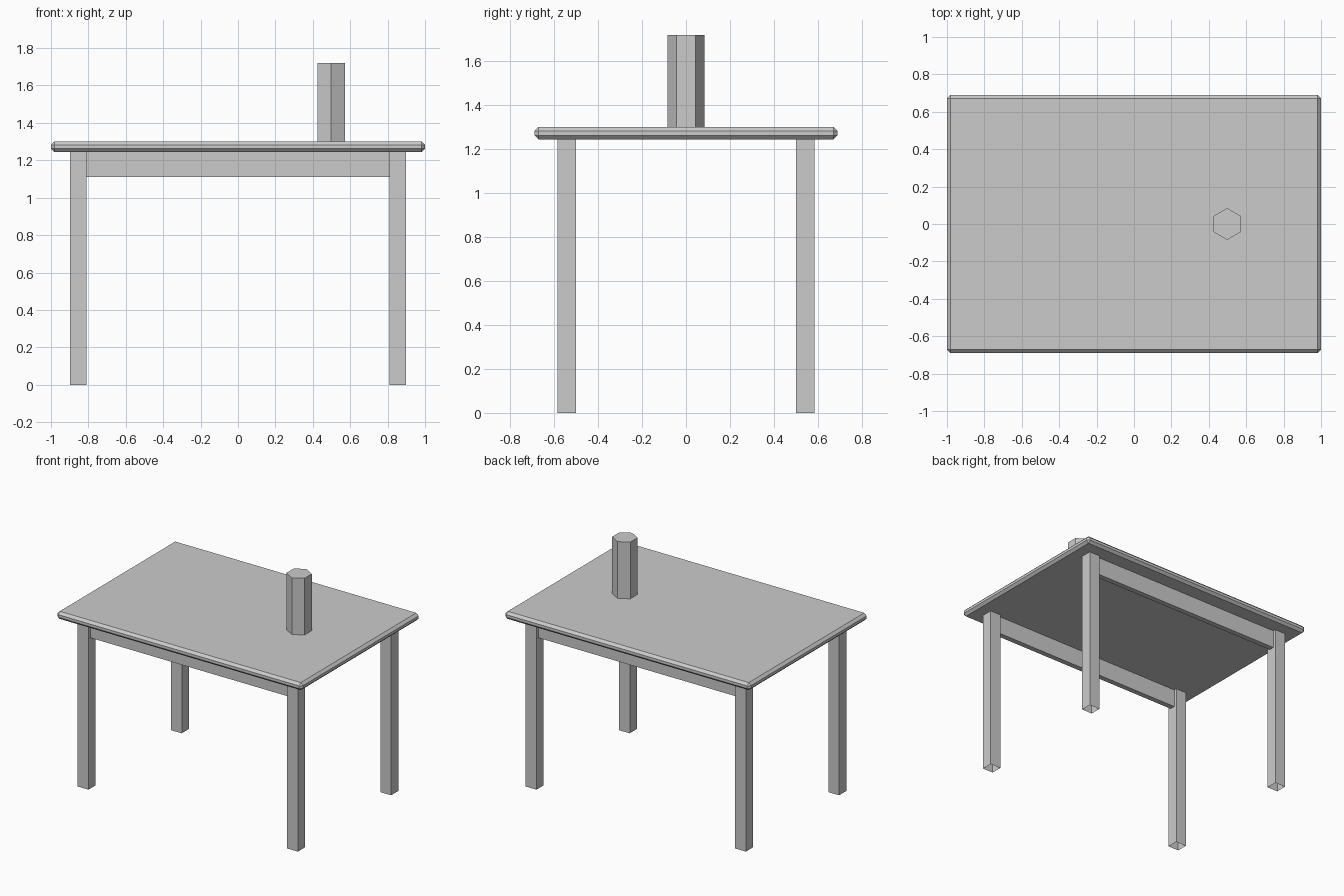
import bpy, bmesh, math
from mathutils import Matrix, Vector

if "Cube" in bpy.data.objects:
    bpy.data.objects.remove(bpy.data.objects["Cube"])


def finish(name, bm):
    mesh = bpy.data.meshes.new(name)
    bm.to_mesh(mesh)
    bm.free()
    obj = bpy.data.objects.new(name, mesh)
    bpy.context.collection.objects.link(obj)
    return obj


def box(name, lo, hi, open_bottom=False):
    lo, hi = Vector(lo), Vector(hi)
    bm = bmesh.new()
    bmesh.ops.create_cube(bm, size=1, matrix=Matrix.Translation((lo + hi) / 2)
                          @ Matrix.Diagonal((*(hi - lo), 1)))
    if open_bottom:
        bm.normal_update()
        faces = [f for f in bm.faces if f.normal.z < -0.5]
        bmesh.ops.delete(bm, geom=faces, context='FACES')
    return finish(name, bm)


# Tabletop with chamfered edges
top = box("tabletop", (-1, -0.69, 1.245), (1, 0.69, 1.301))
bevel = top.modifiers.new("chamfer", 'BEVEL')
bevel.width = 0.018
bevel.segments = 1

for side, sy in (("front", -1), ("back", 1)):
    # Legs, hollow at the foot
    for hand, sx in (("left", -1), ("right", 1)):
        x, y = sx * 0.853, sy * 0.543
        box(f"{side}_{hand}_leg", (x - 0.044, y - 0.042, 0),
            (x + 0.044, y + 0.042, 1.245), open_bottom=True)
    # Long apron between the legs
    y = sy * 0.543
    box(f"{side}_apron", (-0.809, y - 0.02, 1.11), (0.809, y + 0.02, 1.245))

# Six-sided vessel standing on the table, corners towards front and back
bm = bmesh.new()
bmesh.ops.create_cone(bm, cap_ends=True, segments=6, radius1=0.085, radius2=0.085,
                      depth=0.418, matrix=Matrix.Translation((0.498, 0, 1.51)))
vessel = finish("hexagonal_vessel", bm)
# Put a corner on the y axis
if max(v.co.y for v in vessel.data.vertices) < 0.08:
    centre = Matrix.Translation((0.498, 0, 0))
    vessel.data.transform(centre @ Matrix.Rotation(math.radians(30), 4, 'Z') @ centre.inverted())
